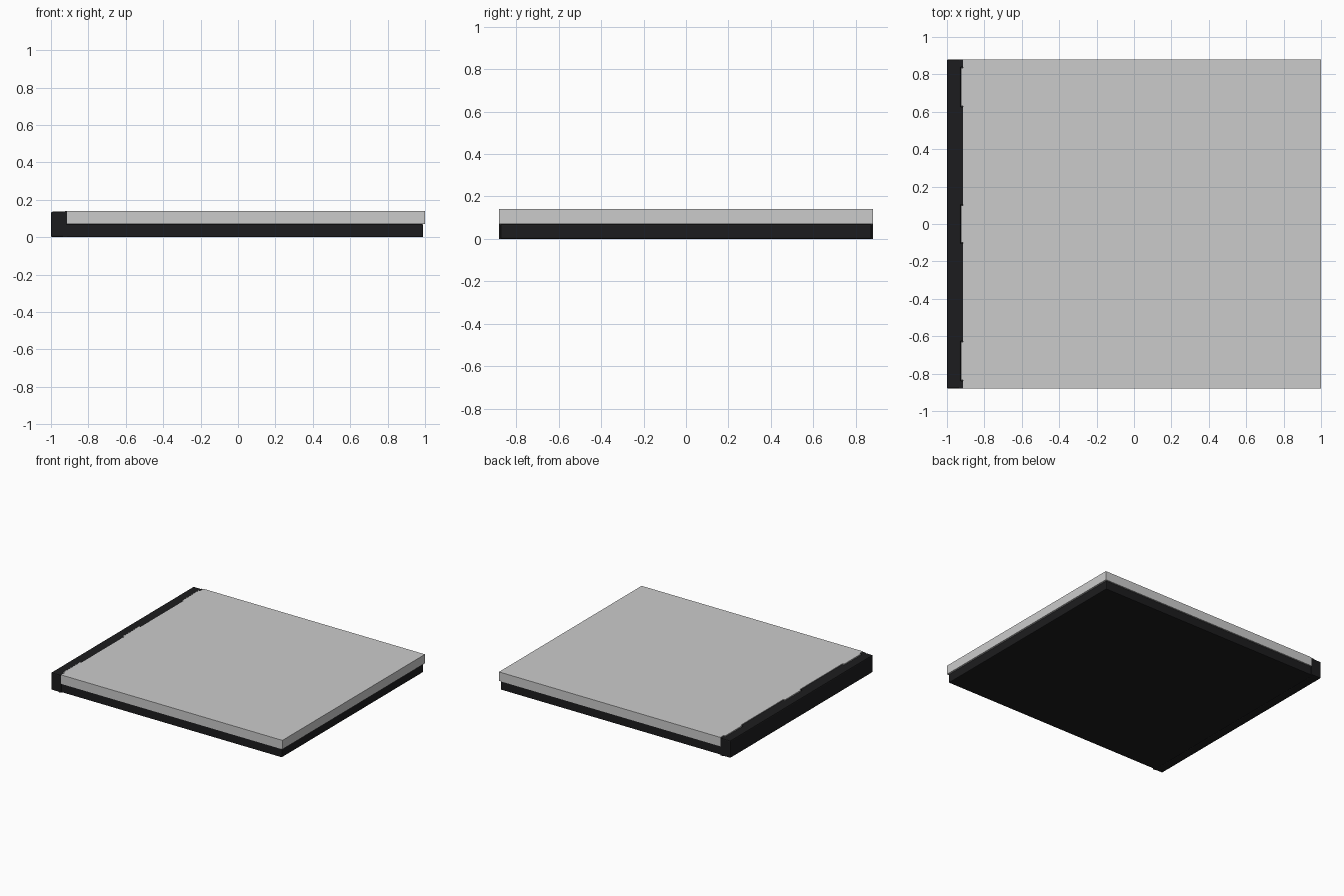
import bpy, bmesh
from mathutils import Vector

if "Cube" in bpy.data.objects:
    bpy.data.objects.remove(bpy.data.objects["Cube"])


def material(name, color):
    m = bpy.data.materials.new(name)
    m.diffuse_color = color
    m.use_nodes = True
    m.node_tree.nodes["Principled BSDF"].inputs["Base Color"].default_value = m.diffuse_color
    return m


BLACK = material("black_plastic", (0.012, 0.012, 0.013, 1))


def boxes(name, parts, mat=None, bevel=0.0):
    """One object made of boxes given as (x0, x1, y0, y1, z0, z1)."""
    bm = bmesh.new()
    for x0, x1, y0, y1, z0, z1 in parts:
        verts = bmesh.ops.create_cube(bm, size=1)["verts"]
        bmesh.ops.scale(bm, vec=(x1 - x0, y1 - y0, z1 - z0), verts=verts)
        bmesh.ops.translate(bm, vec=Vector((x0 + x1, y0 + y1, z0 + z1)) / 2, verts=verts)
    me = bpy.data.meshes.new(name)
    bm.to_mesh(me)
    bm.free()
    ob = bpy.data.objects.new(name, me)
    bpy.context.collection.objects.link(ob)
    if mat:
        me.materials.append(mat)
    if bevel:
        mod = ob.modifiers.new("rounded_edges", "BEVEL")
        mod.width = bevel
        mod.segments = 2
    return ob


# Black tray and the raised hinge spine along the left side
boxes("tray", [(-0.93, 0.99, -0.873, 0.873, 0.0, 0.07)], BLACK, 0.006)
boxes("hinge_spine", [(-1.0, -0.926, -0.88, 0.88, 0.0, 0.136)], BLACK, 0.008)

# Spine lugs that interlock with the lid, mirrored front to back
lugs, tabs = [], []
for s in (-1, 1):
    for a, b, low in ((0.84, 0.88, 0.0), (0.105, 0.625, 0.07)):
        lugs.append((-0.935, -0.914, min(s * a, s * b), max(s * a, s * b), low, 0.136))
    tabs.append((-0.926, -0.913, min(s * 0.63, s * 0.835), max(s * 0.63, s * 0.835), 0.13, 0.14))
tabs.append((-0.926, -0.913, -0.10, 0.10, 0.13, 0.14))
boxes("spine_lugs", lugs, BLACK)

# Hollow lid as one clean shell: solid block with its underside inset and pushed up
lid = boxes("lid", [(-0.913, 1.0, -0.88, 0.88, 0.07, 0.14)])
bm = bmesh.new()
bm.from_mesh(lid.data)
bm.normal_update()
under = min(bm.faces, key=lambda f: f.calc_center_median().z)
bmesh.ops.inset_region(bm, faces=[under], thickness=0.014, use_even_offset=True)
inner = bmesh.ops.extrude_discrete_faces(bm, faces=[under])["faces"][0]
bmesh.ops.translate(bm, vec=(0, 0, 0.058), verts=inner.verts)
bm.to_mesh(lid.data)
bm.free()

# Lid tabs reaching into the gaps between the lugs
boxes("lid_tabs", tabs)
